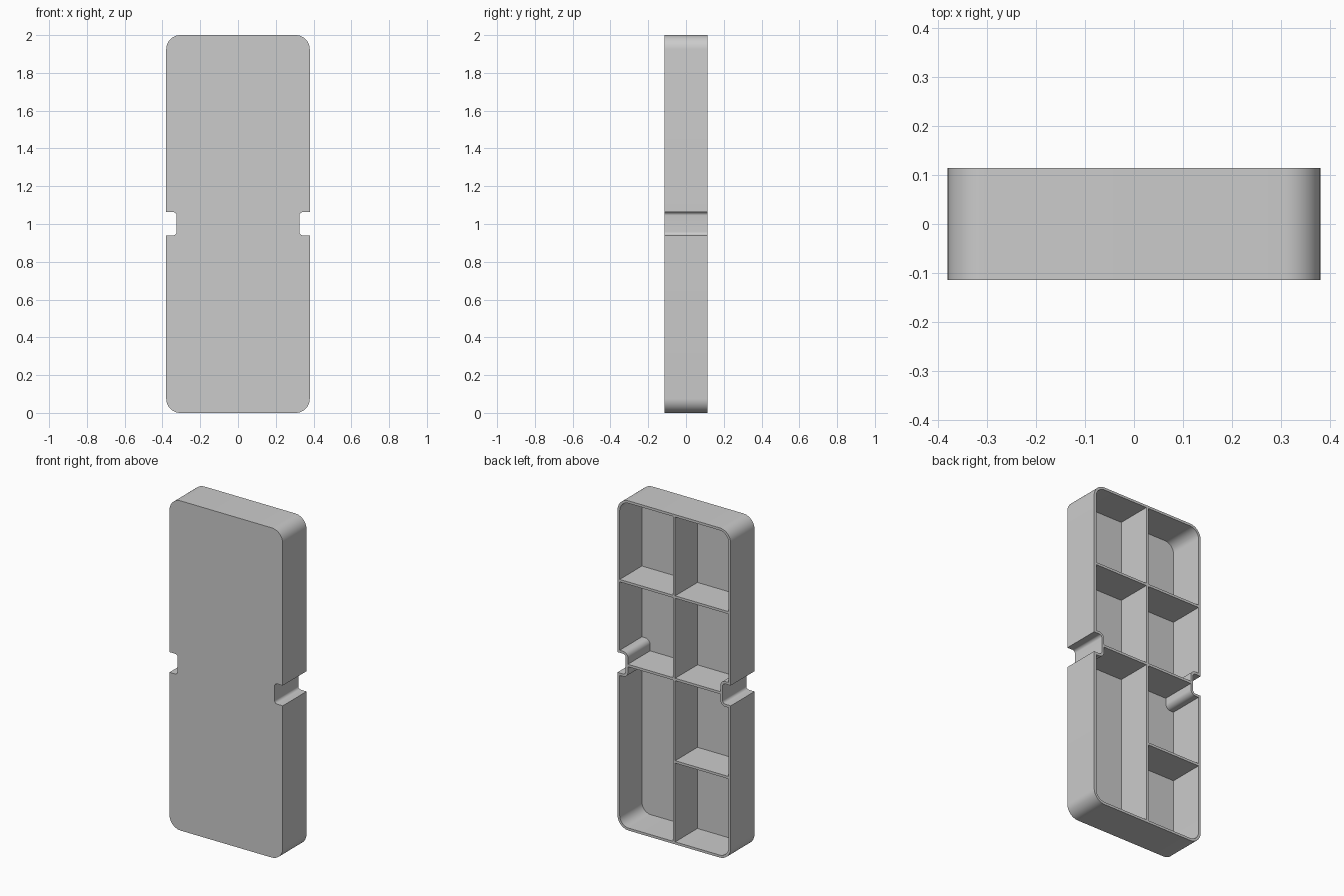
import bpy
import bmesh
from math import cos, sin, radians

cube = bpy.data.objects.get("Cube")
if cube:
    bpy.data.objects.remove(cube, do_unlink=True)

HALF_W, HALF_D, HEIGHT = 0.38, 0.114, 2.0
WALL = 0.015
CORNER = 0.075
NOTCH_X, NOTCH_LOW, NOTCH_HIGH, FILLET = 0.325, 0.94, 1.063, 0.018
FLOOR_Y = -HALF_D + WALL

grey = bpy.data.materials.new("light grey plastic")
grey.use_nodes = True
grey.diffuse_color = (0.6, 0.6, 0.6, 1)
grey.node_tree.nodes["Principled BSDF"].inputs["Base Color"].default_value = (0.6, 0.6, 0.6, 1)


def add_object(name, bm):
    bmesh.ops.recalc_face_normals(bm, faces=bm.faces)
    mesh = bpy.data.meshes.new(name)
    bm.to_mesh(mesh)
    bm.free()
    mesh.materials.append(grey)
    obj = bpy.data.objects.new(name, mesh)
    bpy.context.collection.objects.link(obj)
    return obj


def arc(cx, cz, radius, start, end, steps=10):
    angles = [radians(start + (end - start) * i / steps) for i in range(steps + 1)]
    return [(cx + radius * cos(a), cz + radius * sin(a)) for a in angles]


def outline(inset):
    """Notched, rounded outline in x and z, moved inwards by inset."""
    cx, nx = HALF_W - CORNER, NOTCH_X + FILLET
    half = arc(cx, CORNER, CORNER - inset, -90, 0)
    half.append((HALF_W - inset, NOTCH_LOW - inset))
    half += arc(nx, NOTCH_LOW + FILLET, FILLET + inset, 270, 180)
    half += arc(nx, NOTCH_HIGH - FILLET, FILLET + inset, 180, 90)
    half.append((HALF_W - inset, NOTCH_HIGH + inset))
    half += arc(cx, HEIGHT - CORNER, CORNER - inset, 0, 90)
    return half + [(-x, z) for x, z in reversed(half)]


# Open tray: front panel, outer wall, rim, inner wall and floor
bm = bmesh.new()
loops = []
for inset, y in ((0, -HALF_D), (0, HALF_D), (WALL, HALF_D), (WALL, FLOOR_Y)):
    loops.append([bm.verts.new((x, y, z)) for x, z in outline(inset)])
bm.faces.new(loops[0])
bm.faces.new(loops[-1])
for a, b in zip(loops, loops[1:]):
    for i in range(len(a)):
        j = (i + 1) % len(a)
        bm.faces.new((a[i], a[j], b[j], b[i]))
tray = add_object("tray_shell", bm)
bpy.ops.object.select_all(action='DESELECT')
tray.select_set(True)
bpy.context.view_layer.objects.active = tray
bpy.ops.object.shade_smooth_by_angle(angle=radians(30))


def divider(name, x0, x1, z0, z1):
    bm = bmesh.new()
    bmesh.ops.create_cube(bm, size=1)
    size = (x1 - x0, HALF_D - FLOOR_Y, z1 - z0)
    bmesh.ops.scale(bm, vec=size, verts=bm.verts)
    centre = ((x0 + x1) / 2, (HALF_D + FLOOR_Y) / 2, (z0 + z1) / 2)
    bmesh.ops.translate(bm, vec=centre, verts=bm.verts)
    add_object(name, bm)


# Compartment dividers; the lower left compartment stays undivided
T = WALL / 2
divider("centre_divider", -T, T, WALL, HEIGHT - WALL)
for side, levels in (("left", (1.0, 1.5)), ("right", (0.5, 1.0, 1.5))):
    for n, z in enumerate(levels, 1):
        end = (NOTCH_X if z == 1.0 else HALF_W) - WALL
        x0, x1 = (T, end) if side == "left" else (-end, -T)
        divider(f"{side}_shelf_{n}", x0, x1, z - T, z + T)
